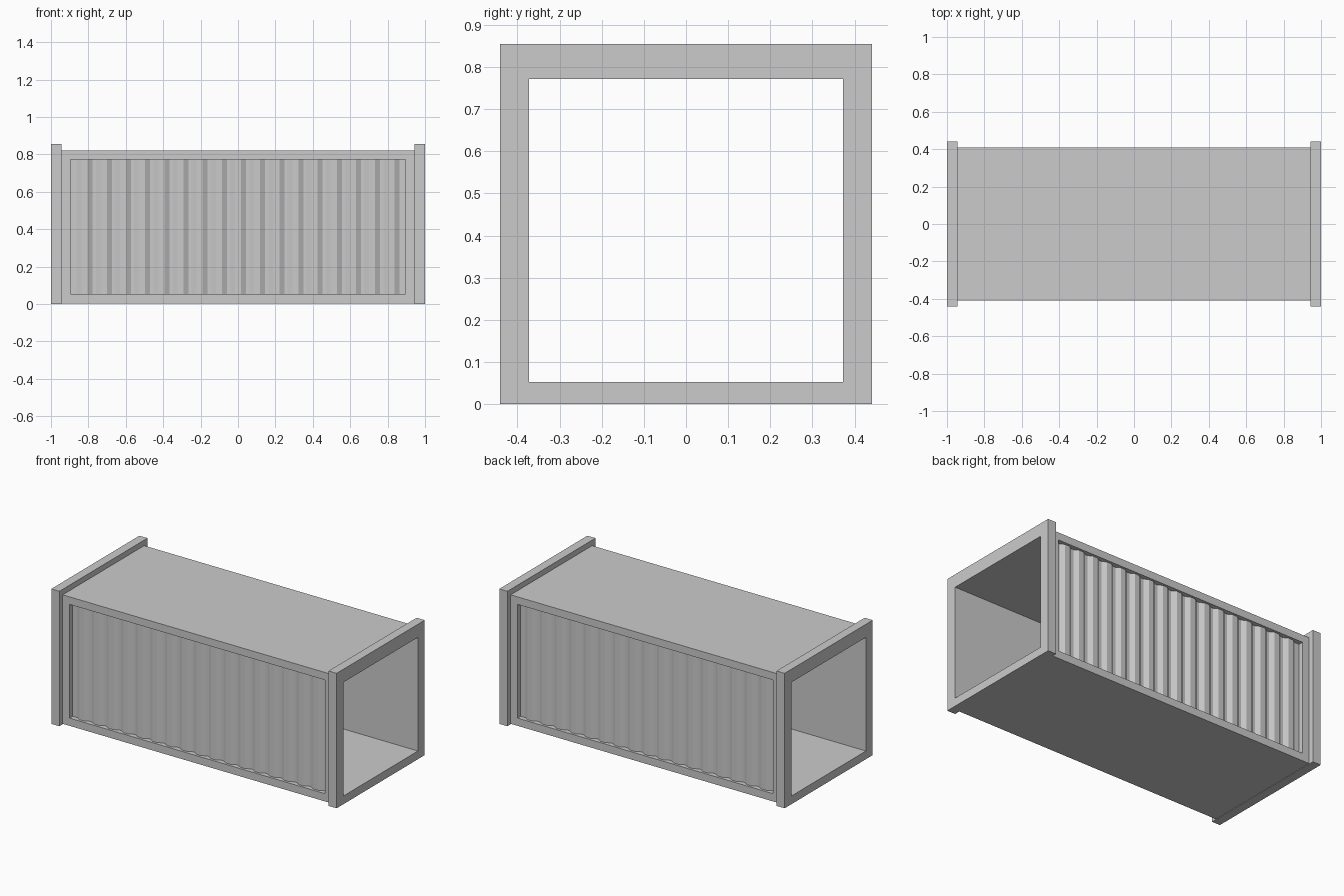
import bpy, bmesh

if "Cube" in bpy.data.objects:
    bpy.data.objects.remove(bpy.data.objects["Cube"])

END_X, IN_X = 1.0, 0.943           # end frame outer / inner planes
OPEN = (0.373, 0.052, 0.772)       # opening: half width, bottom, top
FACE_Y, VALLEY_Y, PEAK_Y = 0.408, 0.377, 0.393
RIBS, PITCH = 17, 0.1025


def make_object(name, bm):
    bmesh.ops.recalc_face_normals(bm, faces=bm.faces[:])
    mesh = bpy.data.meshes.new(name)
    bm.to_mesh(mesh)
    bm.free()
    ob = bpy.data.objects.new(name, mesh)
    bpy.context.collection.objects.link(ob)
    return ob


def rect(half, bottom, top):
    return [(-half, bottom), (half, bottom), (half, top), (-half, top)]


def ring(name, outer, inner, x0, x1):
    """Rectangular tube along x."""
    bm = bmesh.new()
    loops = [[bm.verts.new((x, y, z)) for y, z in rect(*r)]
             for x, r in ((x0, outer), (x1, outer), (x1, inner), (x0, inner))]
    for a, b in zip(loops, loops[1:] + loops[:1]):
        for i in range(4):
            j = (i + 1) % 4
            bm.faces.new((a[i], a[j], b[j], b[i]))
    return make_object(name, bm)


# End frames
ring("right_end_frame", (0.441, 0.0, 0.855), OPEN, IN_X, END_X)
ring("left_end_frame", (0.441, 0.0, 0.855), OPEN, -END_X, -IN_X)

# Body: floor, roof and side walls
body = ring("container_body", (FACE_Y, 0.003, 0.82), OPEN, -IN_X, IN_X)

# Corrugated recess profile, cut into both sides
profile = [(-0.895, 0.5), (-0.895, VALLEY_Y)]
for k in range(RIBS):
    c = (k - (RIBS - 1) / 2) * PITCH
    profile += [(c - 0.043, VALLEY_Y), (c - 0.016, PEAK_Y),
                (c + 0.016, PEAK_Y), (c + 0.043, VALLEY_Y)]
profile += [(0.895, VALLEY_Y), (0.895, 0.5)]

bm = bmesh.new()
for side in (-1, 1):
    face = bm.faces.new([bm.verts.new((x, side * y, OPEN[1])) for x, y in profile])
    ext = bmesh.ops.extrude_face_region(bm, geom=[face], use_keep_orig=True)
    moved = [v for v in ext["geom"] if isinstance(v, bmesh.types.BMVert)]
    bmesh.ops.translate(bm, verts=moved, vec=(0, 0, OPEN[2] - OPEN[1]))
cutter = make_object("corrugation_cutter", bm)
cutter.hide_render = True

mod = body.modifiers.new("corrugation", 'BOOLEAN')
mod.operation = 'DIFFERENCE'
mod.solver = 'EXACT'
mod.object = cutter
bpy.context.view_layer.objects.active = body
bpy.ops.object.modifier_apply(modifier=mod.name)
bpy.data.objects.remove(cutter)
